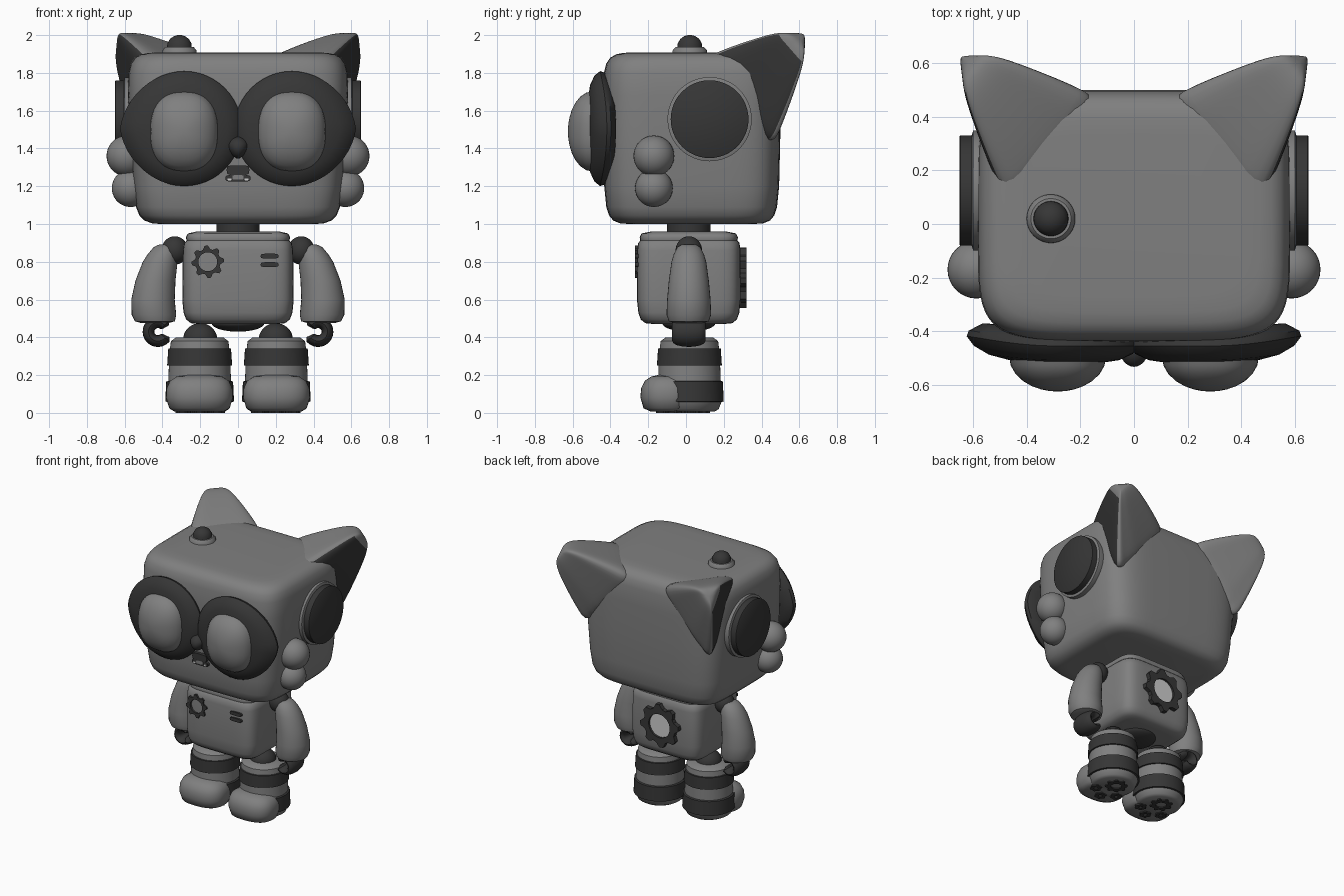
import bpy, bmesh
from math import sin, cos, pi, radians, copysign
from mathutils import Matrix, Vector

cube = bpy.data.objects.get("Cube")
if cube:
    bpy.data.objects.remove(cube, do_unlink=True)


def material(name, value):
    m = bpy.data.materials.new(name)
    m.use_nodes = True
    m.diffuse_color = (value, value, value, 1)
    m.node_tree.nodes["Principled BSDF"].inputs["Base Color"].default_value = (value, value, value, 1)
    return m


MID, DARK, LIGHT = 0, 1, 2
MATS = [material("mid_grey", 0.215), material("dark_grey", 0.037), material("light_grey", 0.62)]
FRONT = Matrix.Rotation(pi / 2, 4, 'X')   # local z points to -y
SIDE = Matrix.Rotation(pi / 2, 4, 'Y')    # local z points to +x


def place(x, y, z, turn=Matrix()):
    return Matrix.Translation((x, y, z)) @ turn


def finish(name, bm, pair=False, subdivide=0, angle=40):
    bmesh.ops.recalc_face_normals(bm, faces=bm.faces)
    me = bpy.data.meshes.new(name)
    for f in bm.faces:
        f.smooth = True
    bm.to_mesh(me)
    bm.free()
    for m in MATS:
        me.materials.append(m)
    me.set_sharp_from_angle(angle=radians(angle))
    ob = bpy.data.objects.new(name, me)
    bpy.context.collection.objects.link(ob)
    if pair:
        ob.modifiers.new("mirror", 'MIRROR').use_clip = False
    if subdivide:
        ob.modifiers.new("smooth", 'SUBSURF').levels = subdivide
        ob.modifiers["smooth"].render_levels = subdivide
    return ob


def skin(name, rings, mat=MID, matrix=Matrix(), closed=False, rule=None, warp=None, **kw):
    """Bridge rings of points; rule(ring, column, centre) may choose a colour."""
    bm = bmesh.new()
    rows = [[bm.verts.new(p) for p in r] for r in rings]
    n = len(rows[0])
    for i in range(len(rows) if closed else len(rows) - 1):
        a, b = rows[i], rows[(i + 1) % len(rows)]
        for j in range(n):
            k = (j + 1) % n
            f = bm.faces.new((a[j], a[k], b[k], b[j]))
            f.material_index = rule(i, j, f.calc_center_median()) if rule else mat
    if not closed:
        for r in (rows[0], rows[-1]):
            bm.faces.new(r).material_index = MID if rule else mat
    bm.transform(matrix)
    if warp:
        for v in bm.verts:
            warp(v.co)
    return finish(name, bm, **kw)


def oval(z, hx, hy, cx=0, cy=0, power=2, seg=48):
    """Ring of superellipse points; a high power gives a rounded rectangle."""
    def s(v):
        return copysign(abs(v) ** (2 / power), v) if abs(v) > 1e-6 else 0
    return [(cx + hx * s(cos(t)), cy + hy * s(sin(t)), z)
            for t in (2 * pi * i / seg for i in range(seg))]


def turned(name, profile, mat, matrix, **kw):
    return skin(name, [oval(z, r, r) for z, r in profile], mat, matrix, **kw)


def ball(name, centre, size, mat=MID, warp=None, **kw):
    bm = bmesh.new()
    bmesh.ops.create_uvsphere(bm, u_segments=32, v_segments=18, radius=1)
    bm.transform(Matrix.Translation(centre) @ Matrix.Diagonal((*size, 1)))
    for f in bm.faces:
        f.material_index = mat
    if warp:
        for v in bm.verts:
            warp(v.co)
    return finish(name, bm, **kw)


def gear(name, matrix, root, tip, hole, depth, teeth=8, **kw):
    def ring(z, radius):
        return [(radius(i) * cos(t), radius(i) * sin(t), z)
                for i, t in ((i, 2 * pi * i / (teeth * 4)) for i in range(teeth * 4))]
    outer = lambda i: tip if i % 4 < 2 else root
    inner = lambda i: hole
    return skin(name, [ring(0, inner), ring(0, outer), ring(depth, outer), ring(depth, inner)],
                DARK, matrix, closed=True, angle=25, **kw)


def bar(name, x, y, z, hx, hz, mat, depth=0.02):
    return skin(name, [oval(0, hx, hz, power=4, seg=24), oval(depth, hx, hz, power=4, seg=24)],
                mat, place(x, y, z, FRONT))


# Head: rounded block, slightly narrower at the bottom
head = [(1.0, .41, .33), (1.004, .455, .38), (1.018, .495, .415), (1.045, .522, .437),
        (1.09, .54, .452), (1.2, .555, .463), (1.45, .575, .469), (1.68, .583, .47),
        (1.8, .58, .465), (1.85, .567, .452), (1.88, .547, .432), (1.898, .515, .4),
        (1.906, .47, .36), (1.909, .4, .3)]
skin("head", [oval(z, hx, hy, 0, .03, 5.4, 64) for z, hx, hy in head], angle=75)

# Ears: broad rounded cones on the upper back corners, dark on the outside
base = [Vector(p) for p in ((.07, .47, 1.86), (.47, .0, 1.875), (.525, .45, 1.36), (.37, .47, 1.52))]
middle, tip = sum(base, Vector()) / 4, Vector((.615, .605, 1.965))
loop = [base[e].lerp(base[(e + 1) % 4], t / 3) - middle for e in range(4) for t in range(3)]
steps = [(1.05, 1.03), (.75, .86), (.5, .69), (.2, .46), (.06, .32), (-.02, .17)]
skin("ears", [[middle.lerp(tip, 1 - s) + p * k for p in loop] for s, k in steps],
     rule=lambda i, j, c: DARK if j in (3, 4, 5) and i < 4 else MID,
     pair=True, subdivide=2, angle=180)


# Goggles: domed discs whose outer edges come to a point and wrap back
def wrap(co):
    out = max(0, (co.x - .285) / .3)
    flat = max(0, 1 - abs(co.z - 1.505) / .3)
    co.x += .035 * out * flat
    co.y += .035 * out ** 2


turned("goggles", [(.395, .25), (.432, .297), (.455, .304), (.485, .28), (.508, .23), (.52, .15)],
       DARK, place(.285, 0, 1.505, FRONT), warp=wrap, pair=True)
dome = [radians(a) for a in (0, 15, 30, 45, 58, 70, 79, 86)]
skin("eyes", [oval(.495 + .13 * sin(a), .181 * cos(a), .212 * cos(a), power=2.4) for a in dome],
     MID, place(.285, 0, 1.49, FRONT), pair=True)


# Nose and mouth
def narrow(co):
    co.x *= 1 + 5 * min(0, co.z - 1.42)


ball("nose", (0, -.465, 1.405), (.057, .068, .058), DARK, warp=narrow)
bar("mouth_top", 0, -.435, 1.285, .06, .026, DARK, .025)
bar("mouth_bottom", 0, -.435, 1.242, .066, .018, DARK)
bar("tongue", 0, -.45, 1.247, .03, .012, MID, .009)
for x in (-.045, .045):
    bar("tooth", x, -.45, 1.236, .01, .006, LIGHT, .008)

# Cheek balls
ball("upper_cheeks", (.588, -.17, 1.36), (.108, .108, .108), pair=True)
ball("lower_cheeks", (.568, -.17, 1.19), (.1, .1, .1), pair=True)

# Ear cups on the head sides
cup = place(0, .125, 1.555, SIDE)
turned("ear_cup_rims", [(.5, .20), (.56, .223), (.6, .223), (.606, .205)], MID, cup, pair=True)
turned("ear_cup_pads", [(.6, .206), (.648, .206), (.652, .20)], DARK, cup, pair=True)

# Button on top of the head
turned("button_base", [(1.89, .092), (1.92, .09), (1.937, .075)], MID, place(-.31, .02, 0))
turned("button", [(1.92, .066), (1.955, .064), (1.98, .05), (1.995, .028), (2.0, .01)],
       DARK, place(-.31, .02, 0))

# Neck and body
turned("neck", [(.94, .115), (1.02, .115)], DARK, place(0, .015, 0))
body = [(.47, .2, .18), (.475, .25, .23), (.495, .275, .255), (.53, .288, .267), (.6, .295, .275),
        (.86, .292, .274), (.9, .285, .268), (.912, .272, .257), (.93, .276, .26),
        (.95, .265, .25), (.96, .22, .2)]
skin("body", [oval(z, hx, hy, 0, .015, 6, 64) for z, hx, hy in body], angle=50)
ball("hip", (0, .015, .475), (.14, .14, .045), DARK)

# Gears and vent bars on the body
gear("front_gear", place(-.16, -.25, .80, FRONT), .068, .086, .05, .02)
for z in (.83, .785):
    bar("vent_bar", .167, -.25, z, .047, .013, DARK)
back = place(0, .28, .715, FRONT.inverted())
gear("back_gear", back, .13, .16, .088, .04)
skin("back_lamp", [oval(0, .095, .095, seg=8), oval(.025, .095, .095, seg=8)], LIGHT, back)

# Arms
ball("shoulders", (.335, .015, .86), (.07, .07, .075), DARK, pair=True)
arm = [(.892, .035, .38), (.878, .06, .386), (.84, .08, .398), (.8, .092, .412), (.7, .106, .437),
       (.6, .115, .45), (.52, .118, .445), (.485, .106, .44), (.475, .07, .44)]
skin("arms", [oval(z, r, r, x, .015, seg=32) for z, r, x in arm], pair=True)


# Hands: wide open hooks
def hook(i, count=20, reach=.05):
    a = radians(205 + 305 * i / count)
    k = .6 if i in (0, count) else 1
    ring = []
    for j in range(16):
        t = 2 * pi * j / 16
        d = reach + .031 * k * cos(t)
        ring.append((.424 + d * cos(a), .015 + .088 * k * sin(t), .43 + d * sin(a)))
    return ring


skin("hands", [hook(i) for i in range(21)], DARK, pair=True)

# Legs: banded columns with rounded toes
ball("thighs", (.2, .015, .39), (.09, .09, .085), DARK, pair=True)
leg = [(.008, .135), (.02, .155), (.058, .17), (.06, .182), (.165, .177), (.17, .166), (.25, .163),
       (.252, .172), (.34, .166), (.342, .157), (.38, .152), (.4, .125)]
skin("legs", [oval(z, r, r, .203, .018) for z, r in leg], pair=True,
     rule=lambda i, j, c: DARK if .058 < c.z < .169 or .25 < c.z < .342 else MID)
toe = [(.008, .13, .09), (.025, .16, .125), (.08, .177, .141), (.13, .174, .138),
       (.17, .156, .118), (.192, .12, .085), (.202, .06, .04)]
skin("toes", [oval(z, hx, hy, .204, -.1, 2.5) for z, hx, hy in toe], pair=True, angle=60)

# Paw pads under the feet
gear("heel_pads", place(.2, .05, 0), .062, .078, .036, .012, pair=True)
for x, y in ((.11, -.06), (.2, -.12), (.29, -.06)):
    gear("toe_pads", place(x, y, 0), .034, .041, .014, .012, 6, pair=True)
